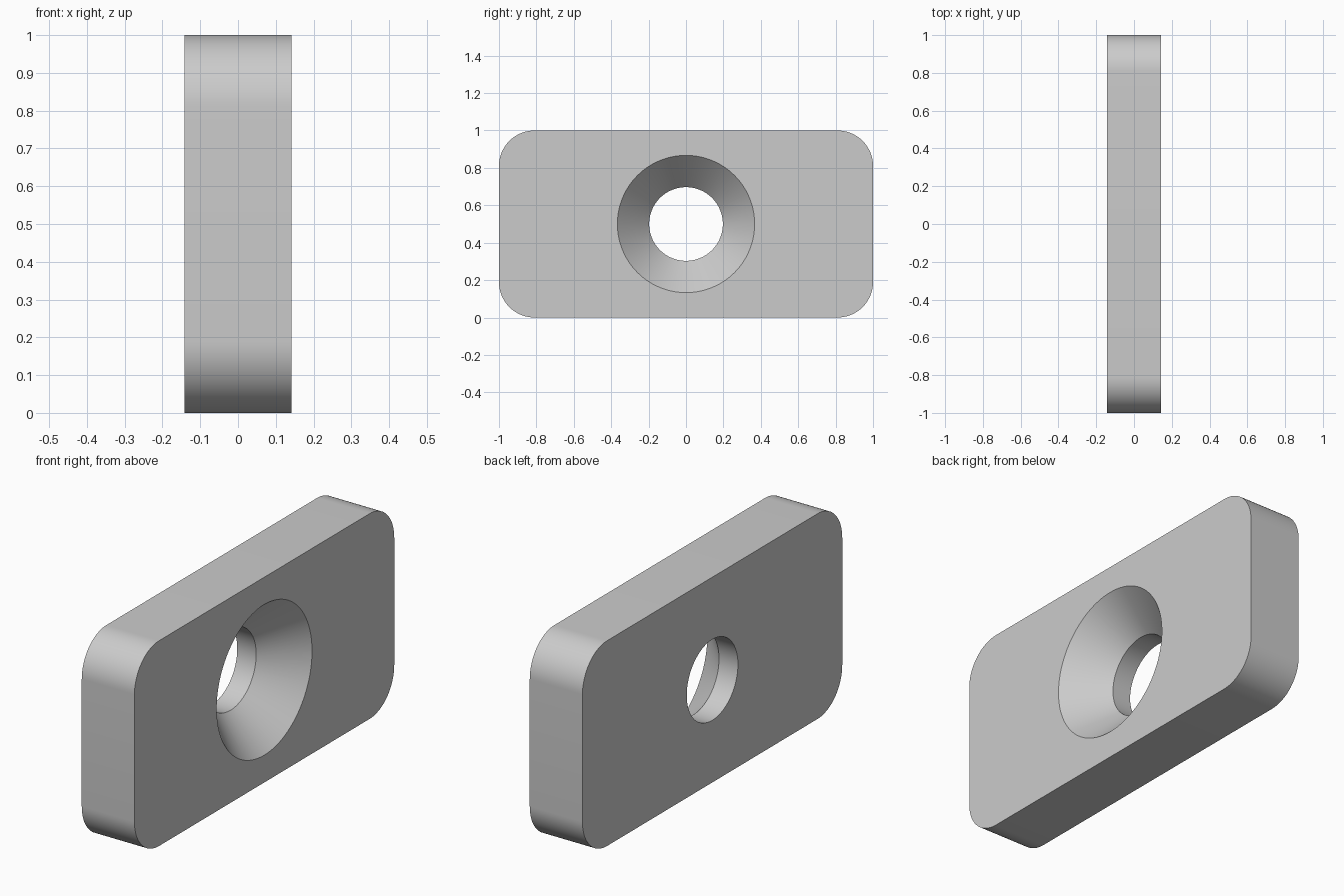
import bpy, bmesh, math
from mathutils import Matrix, Vector

cube = bpy.data.objects.get("Cube")
if cube:
    bpy.data.objects.remove(cube, do_unlink=True)

HALF = 0.142          # half thickness
CORNER = 0.19         # corner radius
HOLE, SINK = 0.197, 0.367
SINK_DEPTH = 0.182
SIDES = 96

grey = bpy.data.materials.new("grey")
grey.use_nodes = True
colour = (0.6, 0.6, 0.6, 1)
grey.diffuse_color = colour
grey.node_tree.nodes["Principled BSDF"].inputs["Base Color"].default_value = colour


def add_object(name, bm):
    bmesh.ops.recalc_face_normals(bm, faces=bm.faces)
    mesh = bpy.data.meshes.new(name)
    bm.to_mesh(mesh)
    bm.free()
    mesh.materials.append(grey)
    obj = bpy.data.objects.new(name, mesh)
    bpy.context.collection.objects.link(obj)
    return obj


# Plate: a block with its four edges along x rounded
bm = bmesh.new()
bmesh.ops.create_cube(bm, size=1, matrix=Matrix.Translation((0, 0, 0.5))
                      @ Matrix.Diagonal((2 * HALF, 2, 1, 1)))
edges = [e for e in bm.edges if abs(e.verts[0].co.x - e.verts[1].co.x) > 0.1]
bmesh.ops.bevel(bm, geom=edges, offset=CORNER, segments=20, profile=0.5, affect='EDGES')
plate = add_object("countersunk_plate", bm)

# Hole cutter: profile (x, radius) turned around the x axis
slope = (SINK - HOLE) / SINK_DEPTH
profile = [(-HALF - 0.1, HOLE), (HALF - SINK_DEPTH, HOLE), (HALF + 0.1, SINK + 0.1 * slope)]
bm = bmesh.new()
rings = [[bm.verts.new((x, r * math.cos(a), 0.5 + r * math.sin(a)))
          for a in (2 * math.pi * i / SIDES for i in range(SIDES))] for x, r in profile]
for a, b in zip(rings, rings[1:]):
    for i in range(SIDES):
        j = (i + 1) % SIDES
        bm.faces.new((a[i], a[j], b[j], b[i]))
bm.faces.new(rings[0])
bm.faces.new(rings[-1])
cutter = add_object("hole_cutter", bm)
cutter.hide_render = True

# Cut the hole, then drop the cutter
bpy.ops.object.select_all(action='DESELECT')
bpy.context.view_layer.objects.active = plate
plate.select_set(True)
cut = plate.modifiers.new("hole", 'BOOLEAN')
cut.operation = 'DIFFERENCE'
cut.solver = 'EXACT'
cut.object = cutter
bpy.ops.object.modifier_apply(modifier=cut.name)
bpy.data.objects.remove(cutter, do_unlink=True)
bpy.ops.object.shade_smooth_by_angle(angle=math.radians(30))
